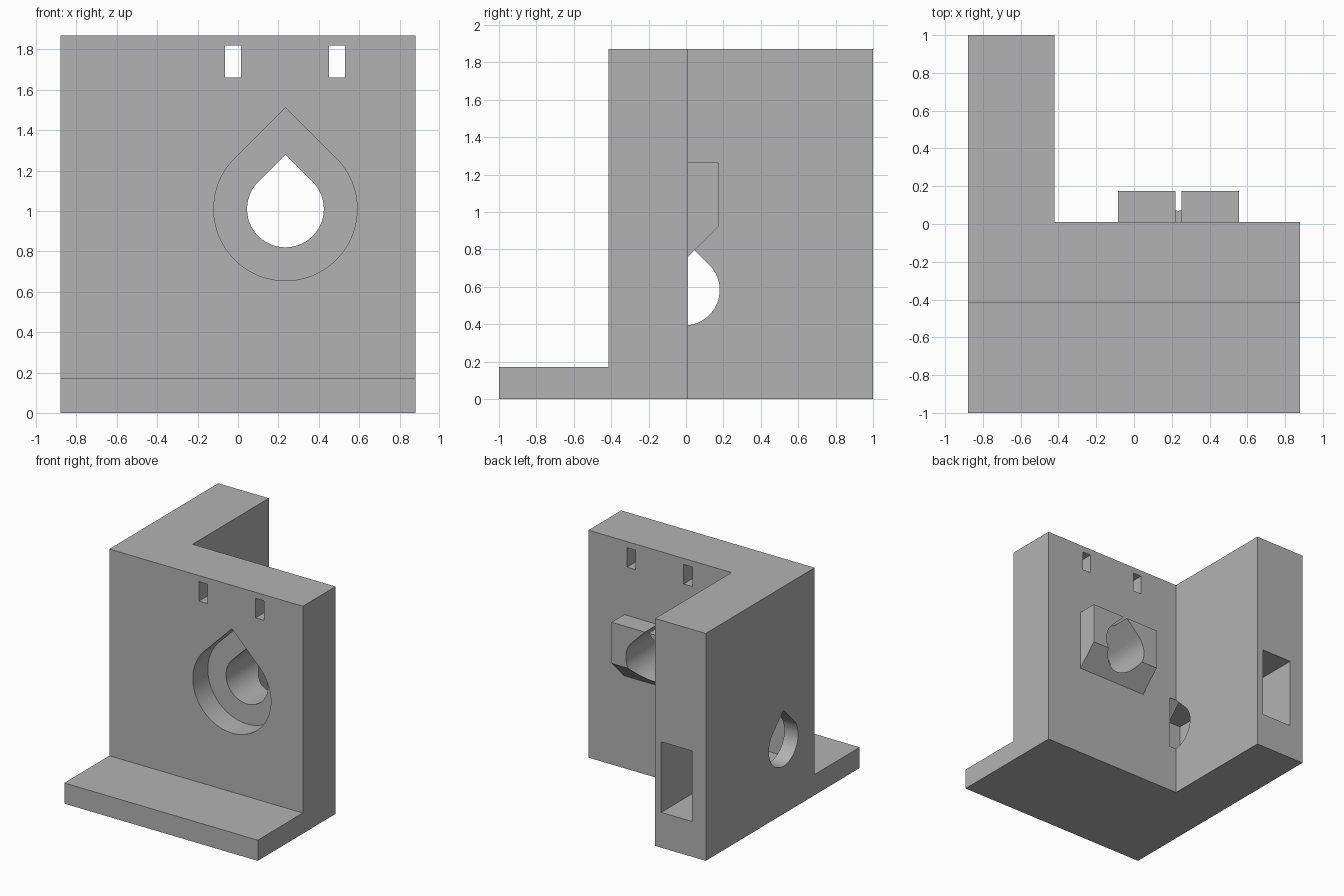
import bpy
import bmesh
from math import radians, sin, cos, sqrt
from mathutils import Vector

cube = bpy.data.objects.get("Cube")
if cube:
    bpy.data.objects.remove(cube, do_unlink=True)

grey = bpy.data.materials.new("plain grey")
grey.use_nodes = True
grey.diffuse_color = (0.45, 0.45, 0.45, 1)
grey.node_tree.nodes["Principled BSDF"].inputs["Base Color"].default_value = grey.diffuse_color


def prism(name, outline, axis, start, end):
    """Extrude a 2D outline along x, y or z, from start to end."""
    def place(a, b, c):
        return {"x": (c, a, b), "y": (a, c, b), "z": (a, b, c)}[axis]
    bm = bmesh.new()
    face = bm.faces.new([bm.verts.new(place(a, b, start)) for a, b in outline])
    grown = bmesh.ops.extrude_face_region(bm, geom=[face])["geom"]
    shift = Vector(place(0, 0, end - start))
    bmesh.ops.translate(bm, vec=shift, verts=[v for v in grown if isinstance(v, bmesh.types.BMVert)])
    bmesh.ops.recalc_face_normals(bm, faces=bm.faces)
    mesh = bpy.data.meshes.new(name)
    bm.to_mesh(mesh)
    bm.free()
    mesh.materials.append(grey)
    obj = bpy.data.objects.new(name, mesh)
    bpy.context.collection.objects.link(obj)
    return obj


def rect(a0, a1, b0, b1):
    return [(a0, b0), (a1, b0), (a1, b1), (a0, b1)]


def teardrop(a, b, r, steps=72):
    """Circle whose top closes in a 45 degree point."""
    arc = [radians(135 + 270 * i / steps) for i in range(steps + 1)]
    return [(a + r * cos(t), b + r * sin(t)) for t in arc] + [(a, b + r * sqrt(2))]


def combine(target, other, operation):
    mod = target.modifiers.new(operation.lower(), "BOOLEAN")
    mod.operation = operation
    mod.solver = "EXACT"
    mod.object = other
    bpy.context.view_layer.objects.active = target
    bpy.ops.object.modifier_apply(modifier=mod.name)
    bpy.data.objects.remove(other, do_unlink=True)


# Corner block: upright wall with an arm running back
LEFT, RIGHT, FRONT, BACK, TOP = 0.88, -0.88, -0.415, 0.01, 1.87
ARM = -0.42
bracket = prism("corner_bracket", [(RIGHT, FRONT), (LEFT, FRONT), (LEFT, BACK),
                                   (ARM, BACK), (ARM, 1), (RIGHT, 1)], "z", 0, TOP)

# Foot plate and the boss with its sloped underside
foot = prism("foot_plate", rect(-1, -0.3, 0, 0.17), "x", RIGHT, LEFT)
boss = prism("rear_boss", [(-0.1, 0.65), (0.175, 0.925), (0.175, 1.263), (-0.1, 1.263)],
             "x", -0.085, 0.555)
for part in (foot, boss):
    combine(bracket, part, "UNION")

# Stepped teardrop bore through the wall, cross bore and end pocket in the arm
HX, HZ, CZ = 0.235, 1.01, 0.583
cutters = [
    prism("front_recess", teardrop(HX, HZ, 0.355), "y", -0.6, -0.22),
    prism("through_bore", teardrop(HX, HZ, 0.19), "y", -0.5, 0.4),
    prism("arm_cross_bore", teardrop(-0.01, CZ, 0.19), "x", -1, -0.36),
    prism("arm_end_pocket", rect(-0.755, -0.475, 0.29, 0.87), "y", -0.34, 1.2),
]
# Pair of tie slots near the top
for x in (-0.025, 0.49):
    cutters.append(prism("tie_slot", rect(x - 0.039, x + 0.039, 1.66, 1.82), "y", -0.6, 0.2))
for cutter in cutters:
    combine(bracket, cutter, "DIFFERENCE")

# Smooth bores with sharp corners
bpy.ops.object.select_all(action="DESELECT")
bracket.select_set(True)
bpy.context.view_layer.objects.active = bracket
bpy.ops.object.shade_smooth_by_angle(angle=radians(30))
